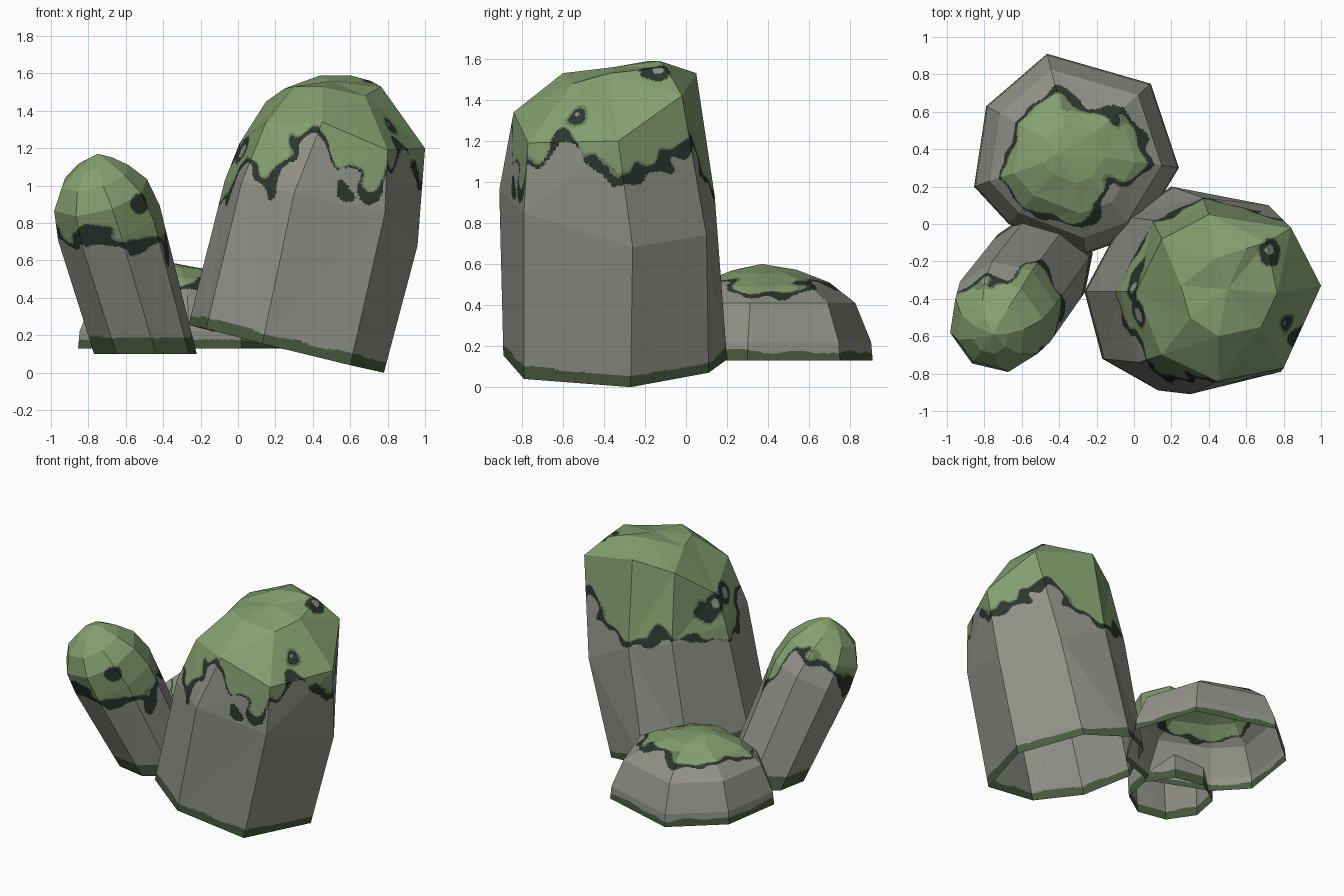
import bpy, bmesh, math
from mathutils import Vector, noise

if "Cube" in bpy.data.objects:
    bpy.data.objects.remove(bpy.data.objects["Cube"])


def linear(c):
    c /= 255
    return c / 12.92 if c < 0.04 else ((c + 0.055) / 1.055) ** 2.4


def material(name, rgb):
    m = bpy.data.materials.new(name)
    m.diffuse_color = (*[linear(c) for c in rgb], 1)
    m.use_nodes = True
    m.node_tree.nodes["Principled BSDF"].inputs["Base Color"].default_value = m.diffuse_color
    return m


GREY, MOSS, SHADE, BAND, EDGE = range(5)
mats = [material("stone grey", (146, 146, 138)), material("moss green", (133, 160, 112)),
        material("moss shadow", (108, 126, 92)), material("damp base green", (74, 91, 63)),
        material("moss edge dark", (44, 54, 47))]


def circle(c, r, axis=(0, 0, 1), n=8, turn=0.2):
    """Ring of n points around c, square to the axis."""
    q = Vector((0, 0, 1)).rotation_difference(Vector(axis))
    return [Vector(c) + q @ Vector((r * math.cos(turn + math.tau * i / n),
                                    r * math.sin(turn + math.tau * i / n), 0)) for i in range(n)]


def scaled(ring, c, s, z, tilt):
    pts = [(c[0] + (p[0] - c[0]) * s, c[1] + (p[1] - c[1]) * s) for p in ring]
    return [(x, y, z - tilt * (x + .4)) for x, y in pts]


def rock(name, rings, apex, centre, levels, squash, base, spots=(), band=0.07):
    """Open-bottomed faceted shell; moss painted by height around the rock."""
    bm = bmesh.new()
    loops = [[bm.verts.new(p) for p in r] for r in rings]
    n = len(loops[0])
    for a, b in zip(loops, loops[1:]):
        for i in range(n):
            j = (i + 1) % n
            bm.faces.new((a[i], a[j], b[j], b[i]))
    tip = bm.verts.new(apex)
    for i in range(n):
        bm.faces.new((loops[-1][i], loops[-1][(i + 1) % n], tip))
    bmesh.ops.recalc_face_normals(bm, faces=bm.faces[:])
    # fine flat tessellation so the painted borders can curve
    bmesh.ops.triangulate(bm, faces=bm.faces[:])
    for _ in range(9):
        long = [e for e in bm.edges if e.calc_length() > 0.02]
        if not long:
            break
        bmesh.ops.subdivide_edges(bm, edges=long, cuts=1)
        bmesh.ops.triangulate(bm, faces=[f for f in bm.faces if len(f.verts) > 3])
    k = len(levels)
    for f in bm.faces:
        p = f.calc_center_median()
        t = (math.atan2(p.y - centre[1], p.x - centre[0]) / math.tau % 1) * k
        i, u = int(t) % k, t % 1
        u = u * u * (3 - 2 * u)
        level = levels[i] * (1 - u) + levels[(i + 1) % k] * u
        h = (p.z - level) / squash
        h += 0.09 * noise.noise(p * 5) + 0.08 * noise.noise(p * 9 + Vector((3, 7, 1)))
        for s, r in spots:      # bare patches in the moss
            h = min(h, ((p - Vector(s)).length - r) * 1.2 + 0.03 * noise.noise(p * 12))
        w = 0.026 + 0.035 * noise.noise(p * 7 + Vector((9, 2, 4)))
        if p.z - base(p) < band + 0.02 * noise.noise(p * 6):
            f.material_index = BAND
        elif abs(h) < w:
            f.material_index = EDGE
        elif h > 0:
            f.material_index = SHADE if h < w + 0.012 else MOSS
        else:
            f.material_index = GREY
    me = bpy.data.meshes.new(name)
    bm.to_mesh(me)
    bm.free()
    for m in mats:
        me.materials.append(m)
    ob = bpy.data.objects.new(name, me)
    bpy.context.collection.objects.link(ob)


# tall leaning boulder with a slanted foot
tall = [
    [(.78, -.27, 0), (.6, -.79, .04), (.13, -.89, .155), (-.17, -.72, .235),
     (-.265, -.36, .255), (-.05, .04, .2), (.2, .2, .135), (.53, .11, .07)],
    [(.96, -.26, .68), (.785, -.79, .85), (.3, -.91, .96), (.02, -.74, 1.02),
     (-.07, -.36, 1.03), (.1, .02, .98), (.37, .14, .93), (.72, .1, .74)],
    [(1.0, -.33, 1.2), (.8, -.77, 1.19), (.45, -.84, 1.34), (.15, -.7, 1.34),
     (.01, -.36, 1.23), (.15, -.08, 1.45), (.4, .05, 1.53), (.84, -.02, 1.42)],
    [(.765, -.37, 1.53), (.68, -.55, 1.48), (.45, -.6, 1.53), (.3, -.5, 1.53),
     (.25, -.33, 1.52), (.44, -.18, 1.59), (.6, -.13, 1.59), (.71, -.1, 1.56)]]
rock("tall_boulder", tall, (.5, -.35, 1.56), (.42, -.35),
     [1.05, 1.06, 1.15, 1.2, 1.1, 1.05, .93, .95, 1.03, 1.03, .98, .92,
      .88, .95, 1.05, 1.1, 1.0, 1.18, 1.3, 1.0, 1.0, 1.08, 1.22, 1.1],
     1, lambda p: .19 - .245 * p.x,
     [((.86, -.54, 1.36), .06), ((.73, -.14, 1.54), .04), ((-.01, -.22, 1.15), .055),
      ((-.01, -.34, 1.17), .055), ((.03, -.48, 1.18), .055)], .06)

# thin boulder leaning to the front left
lean = (-.26, -.34, .9)
thin = [circle((-.495, -.21, .1), .28), circle((-.69, -.47, .8), .29, lean),
        circle((-.735, -.545, .95), .265, lean), circle((-.765, -.59, 1.05), .19, lean),
        circle((-.77, -.6, 1.12), .1, lean)]
rock("thin_boulder", thin, (-.75, -.59, 1.17), (-.69, -.47),
     [.68, .78, 1.0, 1.0, .78, .73, .73, .72], 1, lambda p: .1,
     [((-.52, -.68, .9), .03)], .09)

# low boulder at the back left
foot = [(.24, .3, .13), (.09, .75, .13), (-.465, .91, .13), (-.79, .63, .13),
        (-.855, .2, .13), (-.67, 0, .13), (-.26, -.16, .13), (.02, -.06, .13)]
mid = (-.33, .38)
low = [foot] + [scaled(foot, mid, *a) for a in
                ((.985, .22, 0), (.84, .41, 0), (.6, .51, .05), (.3, .575, .1))]
rock("low_boulder", low, (-.42, .37, .6), mid,
     [.44, .5, .51, .48, .47, .45, .46, .51], .4, lambda p: .13, (), .045)
